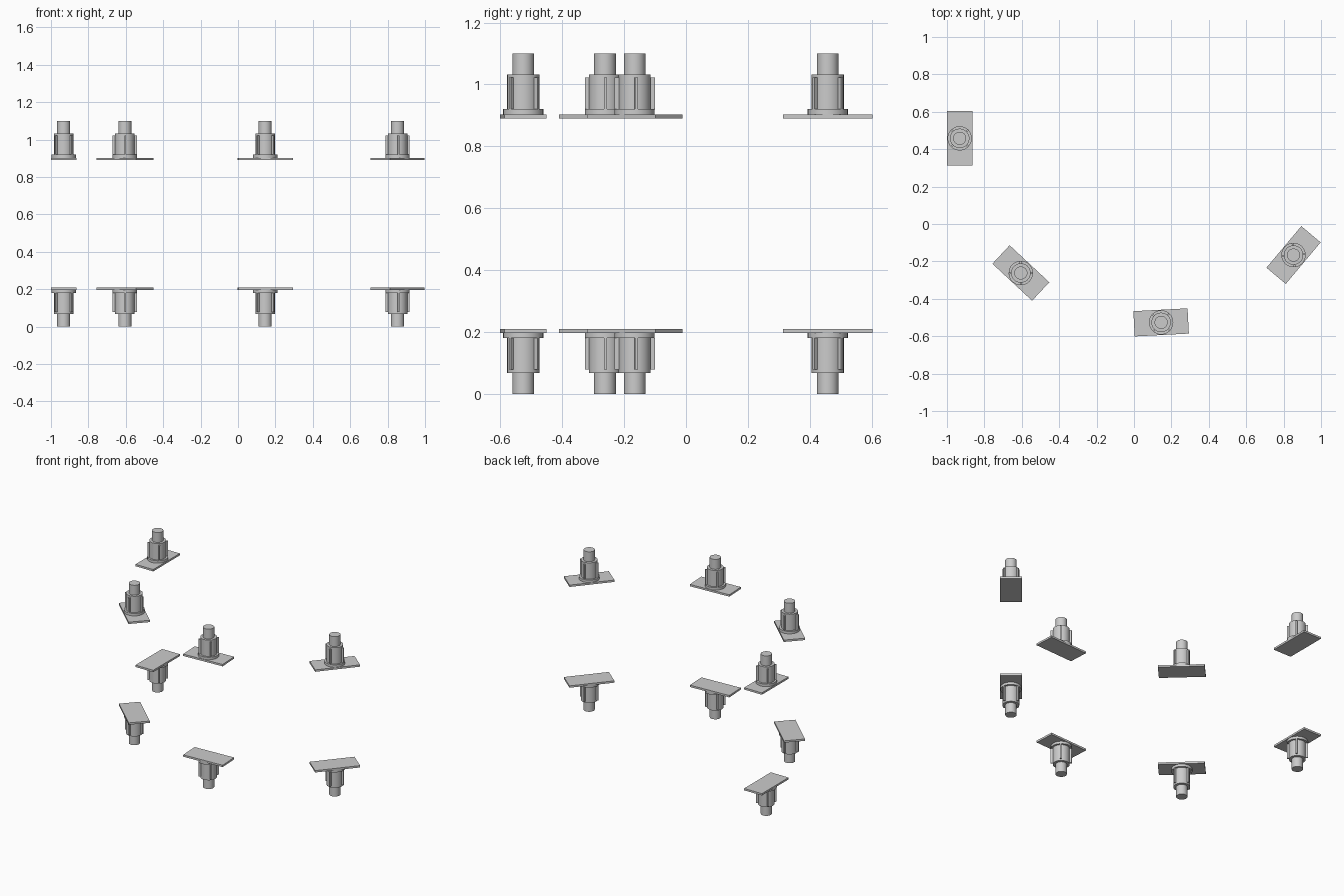
import bpy
from math import radians, cos, sin

if "Cube" in bpy.data.objects:
    bpy.data.objects.remove(bpy.data.objects["Cube"])

MID_Z = 0.55          # upper feet mirror the lower feet about this height
SIDES = 32


def cylinder(name, x, y, z0, z1, r):
    bpy.ops.mesh.primitive_cylinder_add(vertices=SIDES, radius=r, depth=z1 - z0,
                                        location=(x, y, (z0 + z1) / 2))
    ob = bpy.context.object
    ob.name = name
    bpy.ops.object.shade_smooth_by_angle()


def box(name, x, y, z0, z1, length, width, angle):
    bpy.ops.mesh.primitive_cube_add(size=1, location=(x, y, (z0 + z1) / 2),
                                    rotation=(0, 0, angle))
    ob = bpy.context.object
    ob.name = name
    ob.scale = (length, width, z1 - z0)


def bracket(label, x, y, angle, upper):
    def span(a, b):
        return (2 * MID_Z - b, 2 * MID_Z - a) if upper else (a, b)

    # pin, sleeve and collar stacked under the mounting plate
    cylinder(label + "_pin", x, y, *span(0.0, 0.07), 0.035)
    cylinder(label + "_sleeve", x, y, *span(0.068, 0.182), 0.052)
    cylinder(label + "_collar", x, y, *span(0.18, 0.198), 0.065)
    box(label + "_plate", x, y, *span(0.197, 0.21), 0.29, 0.135, angle)
    # four ribs on the diagonals of the plate, as two crossed bars
    for i in range(2):
        box(f"{label}_rib_{i + 1}", x, y, *span(0.078, 0.181), 0.13, 0.009,
            angle + radians(45 + 90 * i))


# plan position and heading of each pair
places = [(-0.932, 0.458, 90), (-0.605, -0.262, -43),
          (0.145, -0.526, 3), (0.853, -0.166, 50)]
for n, (x, y, deg) in enumerate(places, 1):
    for upper in (False, True):
        bracket(f"{'upper' if upper else 'lower'}_bracket_{n}", x, y, radians(deg), upper)
